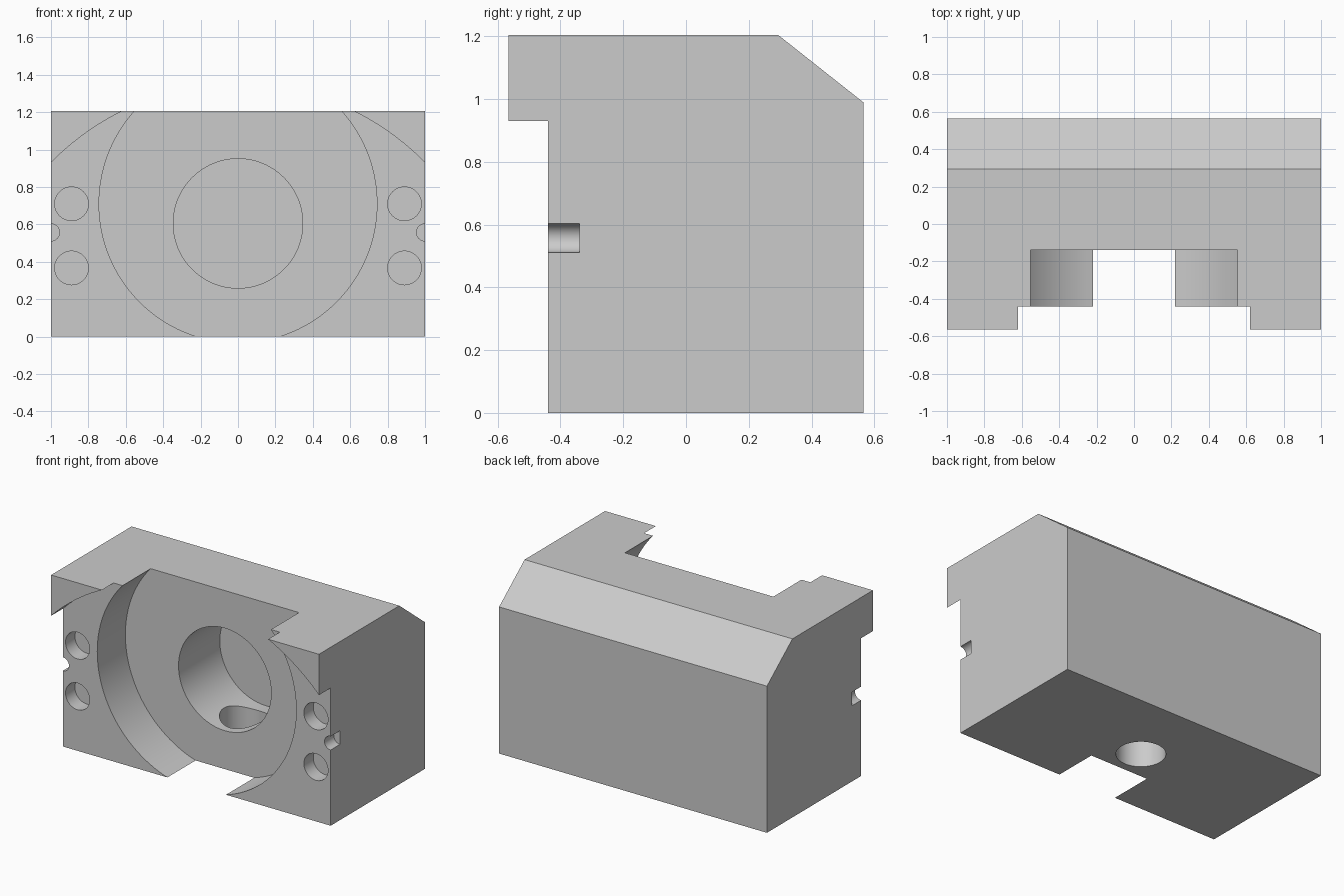
import bpy, bmesh, math

cube = bpy.data.objects.get("Cube")
if cube:
    bpy.data.objects.remove(cube, do_unlink=True)

# Single grey finish
grey = bpy.data.materials.new("plain_grey")
grey.use_nodes = True
colour = (0.6, 0.6, 0.6, 1)
grey.diffuse_color = colour
grey.node_tree.nodes["Principled BSDF"].inputs["Base Color"].default_value = colour

HEIGHT, BACK, FACE, OUT = 1.205, 0.565, -0.44, -0.8


def extrude_profile(name, points, half_width):
    """Extrude a y-z outline symmetrically along x."""
    bm = bmesh.new()
    base = bm.faces.new([bm.verts.new((-half_width, y, z)) for y, z in points])
    new = bmesh.ops.extrude_face_region(bm, geom=[base])["geom"]
    verts = [v for v in new if isinstance(v, bmesh.types.BMVert)]
    bmesh.ops.translate(bm, vec=(2 * half_width, 0, 0), verts=verts)
    bmesh.ops.recalc_face_normals(bm, faces=bm.faces)
    mesh = bpy.data.meshes.new(name)
    bm.to_mesh(mesh)
    bm.free()
    obj = bpy.data.objects.new(name, mesh)
    bpy.context.collection.objects.link(obj)
    mesh.materials.append(grey)
    return obj


def bore(body, radius, centre, depth, axis="Y", sides=96):
    """Cut a cylinder out of the body and remove the cutter."""
    rotation = (math.pi / 2, 0, 0) if axis == "Y" else (0, 0, 0)
    bpy.ops.mesh.primitive_cylinder_add(vertices=sides, radius=radius, depth=depth,
                                        location=centre, rotation=rotation)
    cutter = bpy.context.object
    cutter.name = "bore_cutter"
    cutter.hide_render = True
    cutter.data.materials.append(grey)
    mod = body.modifiers.new("bore", "BOOLEAN")
    mod.operation, mod.solver, mod.object = "DIFFERENCE", "EXACT", cutter
    bpy.ops.object.select_all(action="DESELECT")
    bpy.context.view_layer.objects.active = body
    body.select_set(True)
    bpy.ops.object.modifier_apply(modifier=mod.name)
    bpy.data.objects.remove(cutter, do_unlink=True)


def front_bore(body, radius, x, z, end, sides=96):
    bore(body, radius, (x, (OUT + end) / 2, z), end - OUT, sides=sides)


# Block with a sloped top rear edge
block = extrude_profile("housing_block", [
    (-BACK, 0), (BACK, 0), (BACK, 0.99), (0.293, HEIGHT), (-BACK, HEIGHT)], 1)

# Front face turned back, leaving raised upper corners
front_bore(block, 1.4, 0, -0.05, FACE, 192)
# Wide round recess and central bore
front_bore(block, 0.743, 0, 0.71, -0.14, 128)
front_bore(block, 0.346, 0, 0.605, 0.3)
# Drain hole from the underside into the bore
bore(block, 0.151, (0, 0.065, 0.2), 0.8, axis="Z", sides=64)

# Screw holes and edge notches on both sides
for side in (-1, 1):
    for z in (0.71, 0.367):
        front_bore(block, 0.09, side * 0.89, z, -0.34, 48)
    front_bore(block, 0.046, side, 0.557, -0.34, 32)

bpy.ops.object.shade_smooth_by_angle(angle=math.radians(25))
